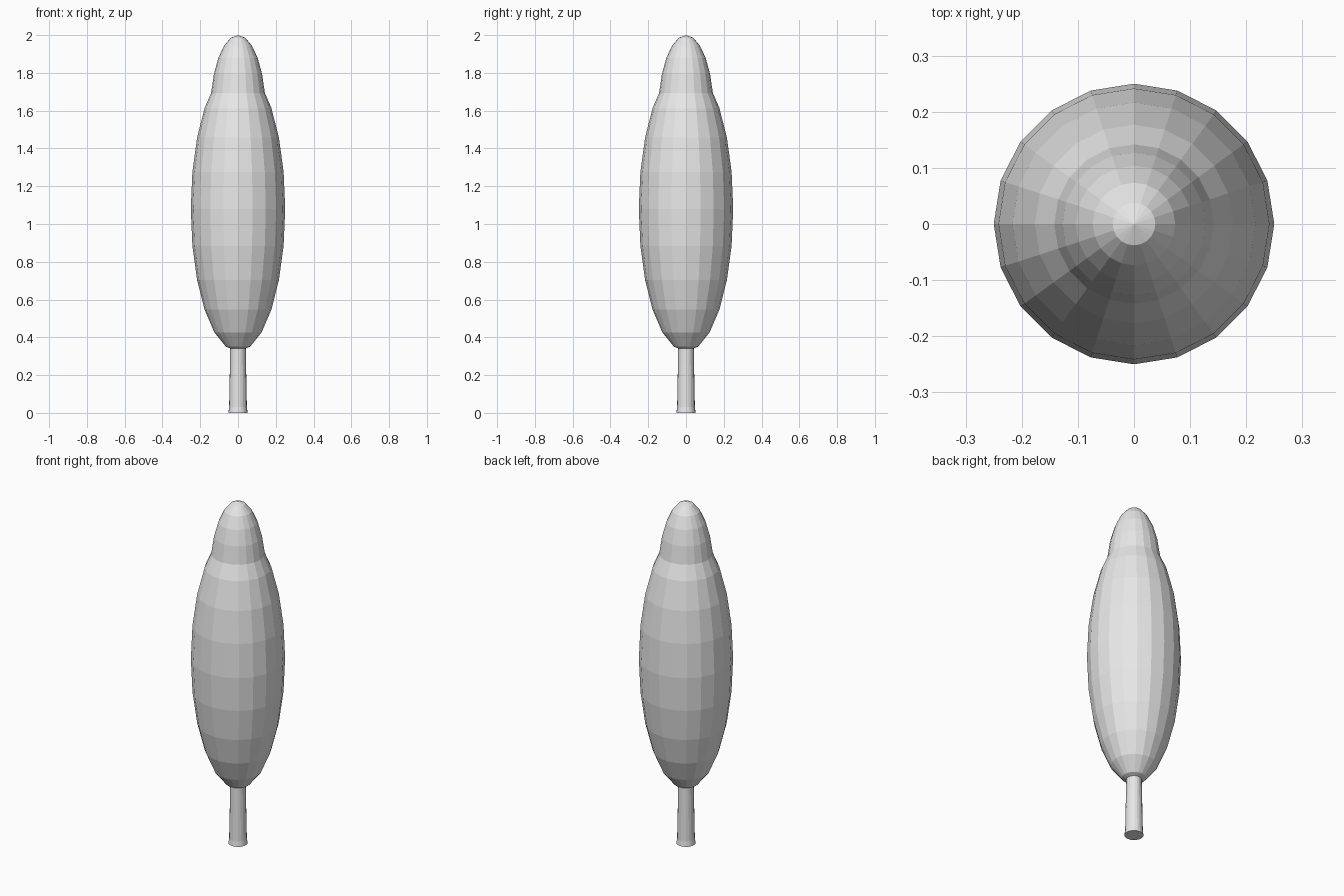
import bpy

cube = bpy.data.objects.get("Cube")
if cube:
    bpy.data.objects.remove(cube, do_unlink=True)

SIDES = 20

grey = bpy.data.materials.new("light_grey")
grey.use_nodes = True
colour = (0.8, 0.8, 0.8, 1)
grey.diffuse_color = colour
grey.node_tree.nodes["Principled BSDF"].inputs["Base Color"].default_value = colour


def finish(name):
    obj = bpy.context.object
    obj.name = name
    obj.data.materials.append(grey)
    bpy.ops.object.shade_flat()
    return obj


def foliage(name, radius, half_height, z):
    bpy.ops.mesh.primitive_uv_sphere_add(
        segments=SIDES, ring_count=12, radius=1, location=(0, 0, z))
    bpy.context.object.scale = (radius, radius, half_height)
    bpy.ops.object.transform_apply(location=False, rotation=False, scale=True)
    return finish(name)


def trunk_section(name, r_bottom, r_top, z_bottom, z_top):
    bpy.ops.mesh.primitive_cone_add(
        vertices=SIDES, radius1=r_bottom, radius2=r_top,
        depth=z_top - z_bottom, location=(0, 0, (z_bottom + z_top) / 2))
    return finish(name)


# Tall main crown with a narrower tip growing out of it
foliage("main_foliage", 0.25, 0.755, 1.08)
foliage("top_foliage", 0.147, 0.41, 1.59)

# Tapered trunk on a slightly flared foot
trunk_section("trunk", 0.047, 0.04, 0.03, 0.4)
trunk_section("trunk_foot", 0.051, 0.047, 0, 0.03)
